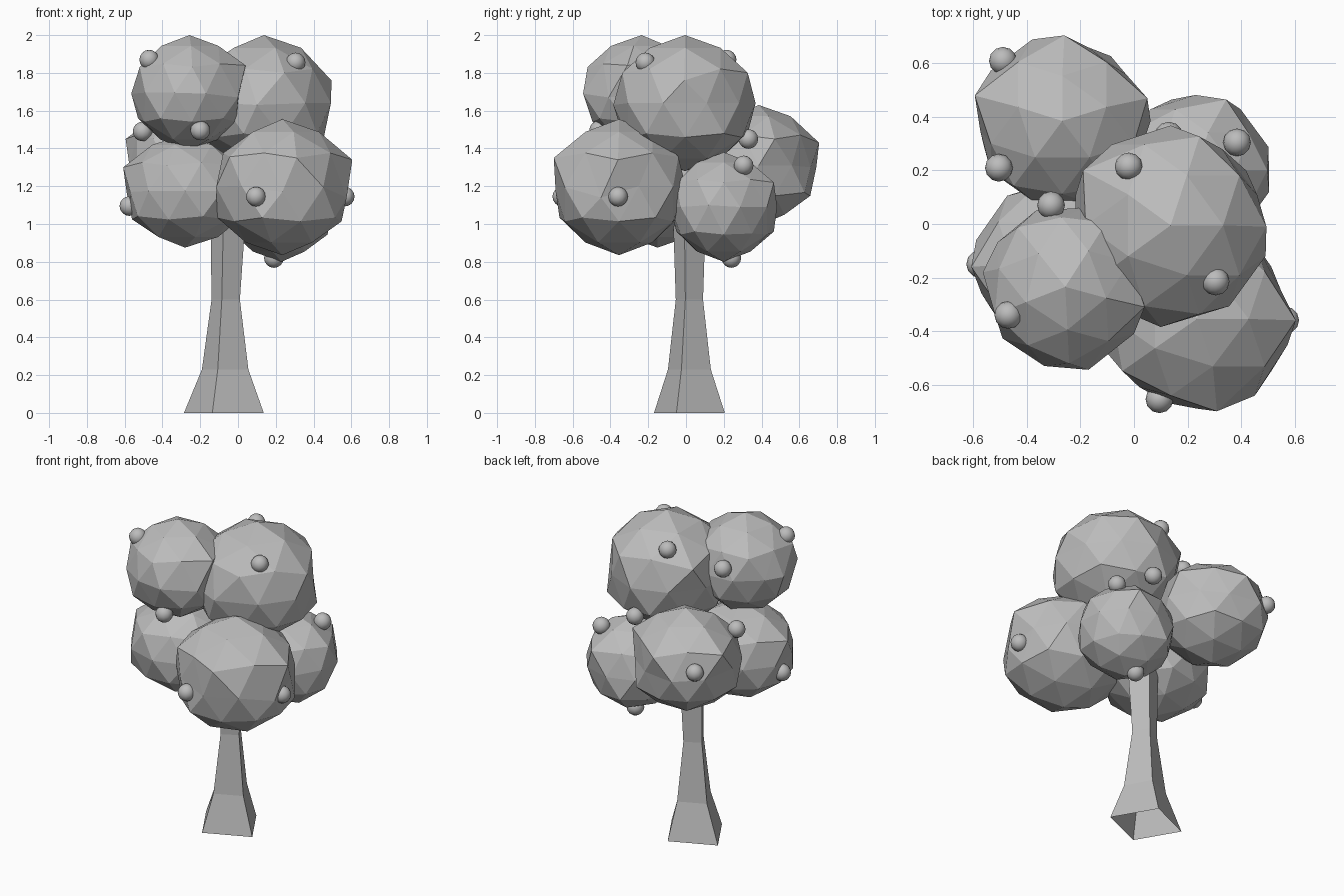
import bpy, bmesh, math
from mathutils import Matrix, Vector

cube = bpy.data.objects.get("Cube")
if cube:
    bpy.data.objects.remove(cube, do_unlink=True)

grey = bpy.data.materials.new("plain grey")
grey.use_nodes = True
grey.diffuse_color = (0.5, 0.5, 0.5, 1)
grey.node_tree.nodes["Principled BSDF"].inputs["Base Color"].default_value = grey.diffuse_color


def add_object(name, bm, smooth=False):
    mesh = bpy.data.meshes.new(name)
    for face in bm.faces:
        face.smooth = smooth
    bm.to_mesh(mesh)
    bm.free()
    mesh.materials.append(grey)
    obj = bpy.data.objects.new(name, mesh)
    bpy.context.collection.objects.link(obj)


def leaf_clump(name, center, size, turn, corners):
    """Faceted ball with its pole up; the vertex nearest each corner moves onto it."""
    bm = bmesh.new()
    bmesh.ops.create_icosphere(bm, subdivisions=2, radius=1)
    # The twelve main corners stand out a little from the vertices between them
    for vert in bm.verts:
        if len(vert.link_edges) == 6:
            vert.co *= 0.957
    bm.transform(Matrix.Translation(center) @ Matrix.Diagonal((*size, 1))
                 @ Matrix.Rotation(math.radians(turn), 4, "Z"))
    for corner in map(Vector, corners):
        nearest = min(bm.verts, key=lambda v: (v.co - corner).length)
        nearest.co = corner
    add_object(name, bm)


def fruit(name, center):
    bm = bmesh.new()
    bmesh.ops.create_uvsphere(bm, u_segments=12, v_segments=8, radius=0.052)
    bm.transform(Matrix.Translation(center))
    add_object(name, bm, smooth=True)


# Trunk: twisted four-sided sections, flared at the foot and open underneath
sections = [  # height, centre x, corner radius in x and y, twist in degrees
    (0, -0.075, 0.222, 0.197, 18),
    (0.23, -0.068, 0.13, 0.12, 19),
    (0.6, -0.065, 0.078, 0.075, 16),
    (0.95, -0.055, 0.093, 0.087, 16),
    (1.2, -0.05, 0.1, 0.1, 16),
]
bm = bmesh.new()
rings = []
for z, cx, rx, ry, twist in sections:
    t = math.radians(twist)
    right = Vector((rx * math.cos(t), -rx * math.sin(t), 0))
    back = Vector((ry * math.sin(t), ry * math.cos(t), 0))
    rings.append([bm.verts.new(Vector((cx, 0.018, z)) + d) for d in (-back, right, back, -right)])
for low, high in zip(rings, rings[1:]):
    for k in range(4):
        n = (k + 1) % 4
        bm.faces.new((low[k], low[n], high[n], high[k]))
bm.faces.new(rings[-1])
add_object("trunk", bm)

# Foliage clumps: centre, half sizes, turn, uneven corners
clumps = {
    "top_front_clump": ((-0.257, -0.235, 1.695), (0.315, 0.32, 0.305), -15, [
        (0.04, -0.31, 1.84), (0.01, -0.2, 1.7), (0, -0.41, 1.67),
        (-0.565, -0.18, 1.69), (-0.17, -0.545, 1.69)]),
    "top_clump": ((0.137, -0.005, 1.64), (0.39, 0.39, 0.36), 0, [
        (0.495, -0.01, 1.76), (0.46, 0.11, 1.64), (0.33, 0.28, 1.64),
        (0.1, -0.385, 1.63), (-0.19, 0.2, 1.78)]),
    "front_clump": ((0.235, -0.355, 1.195), (0.385, 0.37, 0.36), 0, [
        (0.605, -0.36, 1.34), (0.55, -0.25, 1.2), (0.575, -0.45, 1.14),
        (0.31, -0.7, 1.35), (0.235, -0.69, 1.17), (0.02, -0.61, 1.2)]),
    "right_clump": ((-0.28, -0.15, 1.175), (0.345, 0.33, 0.3), 180, [
        (-0.608, -0.16, 1.3), (-0.59, -0.06, 1.17), (-0.57, -0.26, 1.17)]),
    "back_clump": ((-0.268, 0.385, 1.31), (0.345, 0.335, 0.32), 18, [
        (0.05, 0.47, 1.45), (-0.26, 0.705, 1.43), (-0.595, 0.48, 1.45),
        (-0.03, 0.56, 1.31), (-0.17, 0.66, 1.3), (-0.575, 0.35, 1.31),
        (-0.38, 0.69, 1.3)]),
    "left_clump": ((0.23, 0.2, 1.09), (0.3, 0.295, 0.29), 0, [
        (0.345, 0.465, 1.22), (0.14, 0.465, 0.96), (0.41, 0.35, 0.95),
        (0.505, 0.12, 1.1)]),
}
for name, spec in clumps.items():
    leaf_clump(name, *spec)

# Fruit resting on the clumps
fruit_spots = [
    (-0.47, -0.34, 1.87), (-0.2, -0.46, 1.495), (-0.31, 0.07, 1.77),
    (0.305, -0.215, 1.855), (-0.02, 0.215, 1.87), (0.13, 0.33, 1.45),
    (0.095, -0.655, 1.145), (0.565, -0.36, 1.145),
    (-0.575, -0.15, 1.095),
    (-0.505, 0.21, 1.49), (-0.49, 0.61, 1.36),
    (0.385, 0.305, 1.31), (0.19, 0.24, 0.82),
]
for i, spot in enumerate(fruit_spots, 1):
    fruit(f"fruit_{i}", spot)
